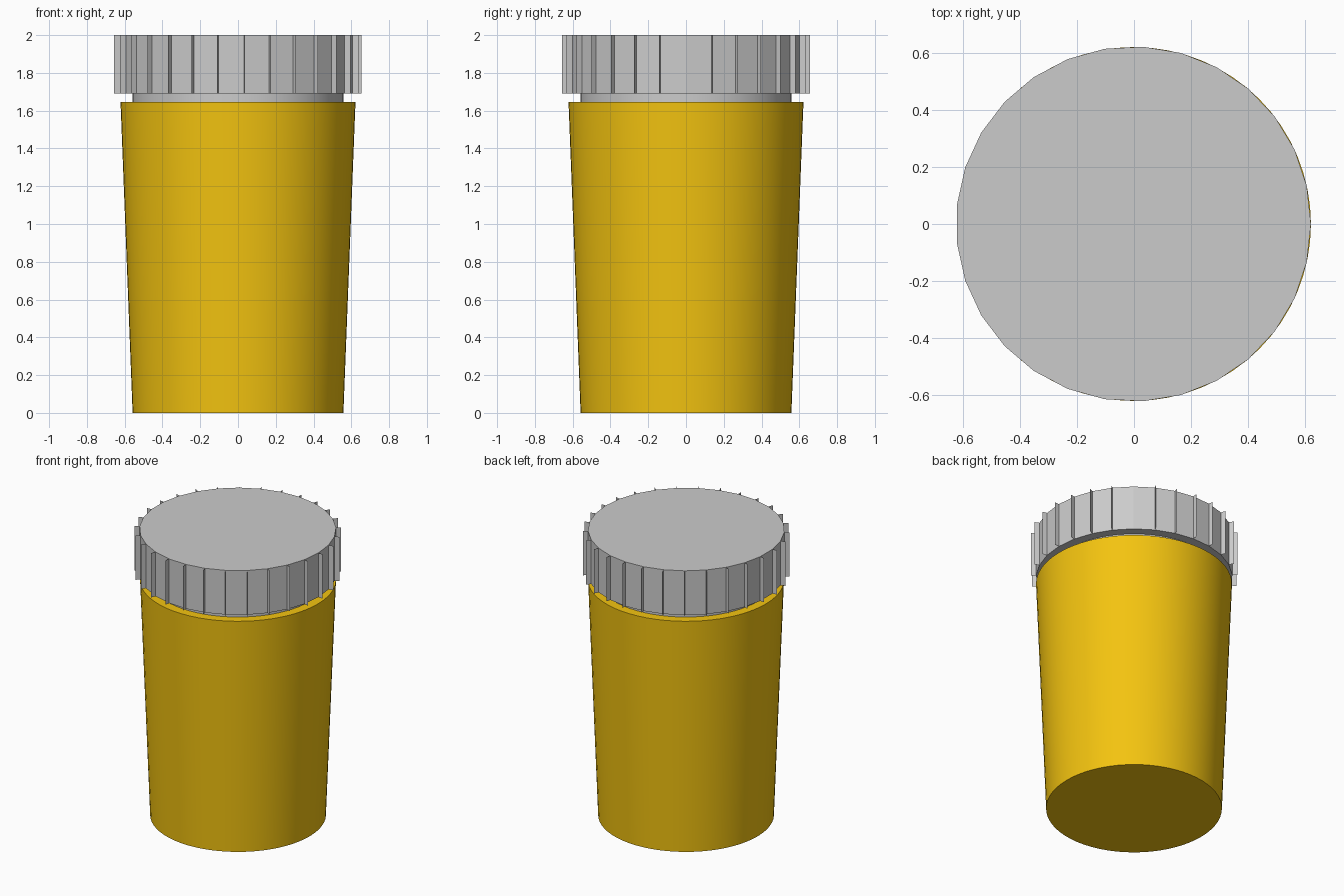
import bpy, bmesh, math

if "Cube" in bpy.data.objects:
    bpy.data.objects.remove(bpy.data.objects["Cube"])

SIDES = 29  # cap facets, one grip rib per corner


def make_object(name, bm):
    mesh = bpy.data.meshes.new(name)
    bm.to_mesh(mesh)
    bm.free()
    obj = bpy.data.objects.new(name, mesh)
    bpy.context.collection.objects.link(obj)
    return obj


def cone(name, r_bottom, r_top, z0, z1, sides):
    bm = bmesh.new()
    rings = []
    for r, z in ((r_bottom, z0), (r_top, z1)):
        rings.append([bm.verts.new((r * math.cos(2 * math.pi * i / sides),
                                    r * math.sin(2 * math.pi * i / sides), z))
                      for i in range(sides)])
    low, high = rings
    for i in range(sides):
        j = (i + 1) % sides
        bm.faces.new((low[i], low[j], high[j], high[i]))
    bm.faces.new(low[::-1])
    bm.faces.new(high)
    return make_object(name, bm)


def smooth(obj):
    bpy.ops.object.select_all(action='DESELECT')
    obj.select_set(True)
    bpy.context.view_layer.objects.active = obj
    bpy.ops.object.shade_smooth_by_angle(angle=math.radians(30))


# Tapered amber container
body = cone("container_body", 0.558, 0.622, 0.0, 1.645, 64)
amber = bpy.data.materials.new("amber_plastic")
amber.diffuse_color = (0.9, 0.55, 0.005, 1)
amber.use_nodes = True
amber.node_tree.nodes["Principled BSDF"].inputs["Base Color"].default_value = amber.diffuse_color
body.data.materials.append(amber)
smooth(body)

# Recessed neck between container and cap
neck = cone("neck", 0.558, 0.558, 1.645, 1.69, 64)
smooth(neck)

# Faceted cap
cap = cone("cap", 0.624, 0.624, 1.69, 2.0, SIDES)
cap.location.x = -0.002

# Thin radial grip ribs, one sheet at every cap corner
bm = bmesh.new()
for i in range(SIDES):
    a = 2 * math.pi * i / SIDES
    bm.faces.new([bm.verts.new((r * math.cos(a), r * math.sin(a), z))
                  for r, z in ((0.624, 1.69), (0.657, 1.69), (0.657, 2.0), (0.624, 2.0))])
ribs = make_object("cap_grip_ribs", bm)
ribs.location.x = -0.002
